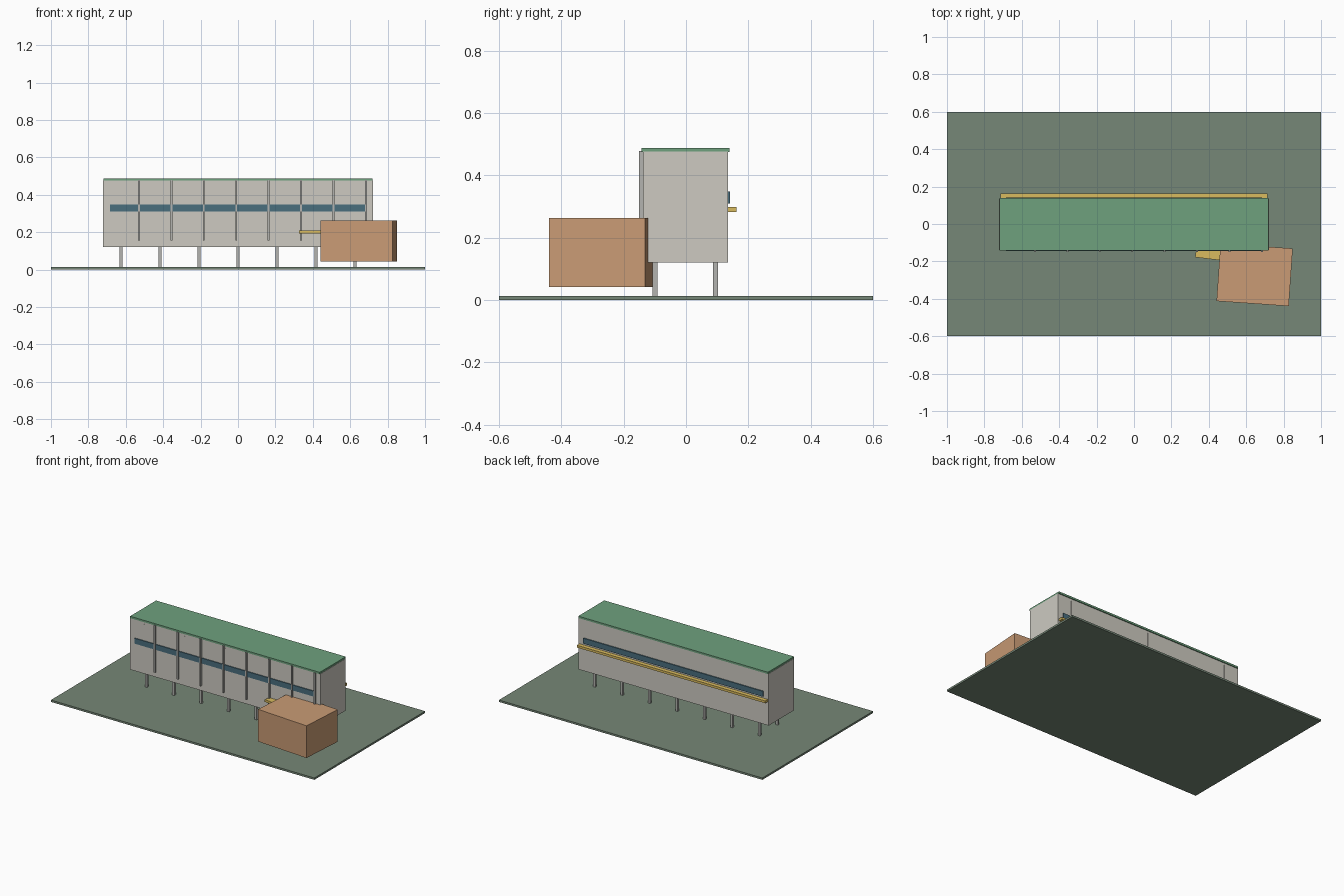
import bpy, math

if "Cube" in bpy.data.objects:
    bpy.data.objects.remove(bpy.data.objects["Cube"])


def mat(name, rgb):
    m = bpy.data.materials.new(name)
    m.diffuse_color = (*[(c / 255) ** 2.2 for c in rgb], 1)
    m.use_nodes = True
    m.node_tree.nodes["Principled BSDF"].inputs["Base Color"].default_value = m.diffuse_color
    return m


GRASS = mat("grass", (117, 134, 118))
WALL = mat("concrete", (204, 201, 192))
GREEN = mat("roof_green", (110, 160, 125))
GLASS = mat("window_blue", (75, 110, 125))
BROWN = mat("terracotta", (200, 154, 116))
YELLOW = mat("yellow", (215, 185, 95))
STEEL = mat("pale_grey", (178, 178, 174))


def box(name, x, y, z, material):
    """Box from (min, max) ranges on each axis."""
    bpy.ops.mesh.primitive_cube_add(size=1)
    o = bpy.context.object
    o.name = name
    o.location = [(r[0] + r[1]) / 2 for r in (x, y, z)]
    o.scale = [r[1] - r[0] for r in (x, y, z)]
    o.data.materials.append(material)
    return o


# ground slab
box("site_slab", (-1, 1), (-0.6, 0.6), (0, 0.013), GRASS)

# raised main block and roof
box("main_block", (-0.722, 0.722), (-0.138, 0.134), (0.12, 0.476), WALL)
box("roof_slab", (-0.72, 0.72), (-0.142, 0.14), (0.475, 0.488), GREEN)

# two rows of stilts
for i in range(7):
    x = -0.625 + i * 0.2083
    for side, y in (("front", -0.099), ("back", 0.095)):
        box(f"{side}_stilt_{i}", (x - 0.008, x + 0.008), (y - 0.008, y + 0.008),
            (0.012, 0.125), STEEL)

# ribbon windows
box("front_window_band", (-0.684, 0.684), (-0.144, -0.13), (0.31, 0.347), GLASS)
box("back_window_band", (-0.684, 0.684), (0.13, 0.141), (0.31, 0.347), GLASS)

# front facade fins
for i in range(8):
    x = -0.53 + i * 0.1735
    box(f"front_fin_{i}", (x - 0.005, x + 0.005), (-0.15, -0.13), (0.155, 0.478), STEEL)

# thin panel joints on both long walls
for i in range(5):
    x = -0.615 + i * 0.3075
    box(f"panel_joint_{i}", (x - 0.002, x + 0.002), (-0.1395, 0.1355), (0.155, 0.46), WALL)

# rear walkway ledge
box("back_ledge", (-0.715, 0.715), (0.13, 0.162), (0.282, 0.298), YELLOW)

# skewed annex and its linking bridge
annex = box("annex_block", (0.4515, 0.8385), (-0.426, -0.117), (0.042, 0.263), BROWN)
annex.rotation_euler.z = math.radians(-4)
annex.location.y = -0.2715
bridge = box("link_bridge", (0.33, 0.53), (-0.19, -0.13), (0.194, 0.21), YELLOW)
bridge.rotation_euler.z = math.radians(-7)
